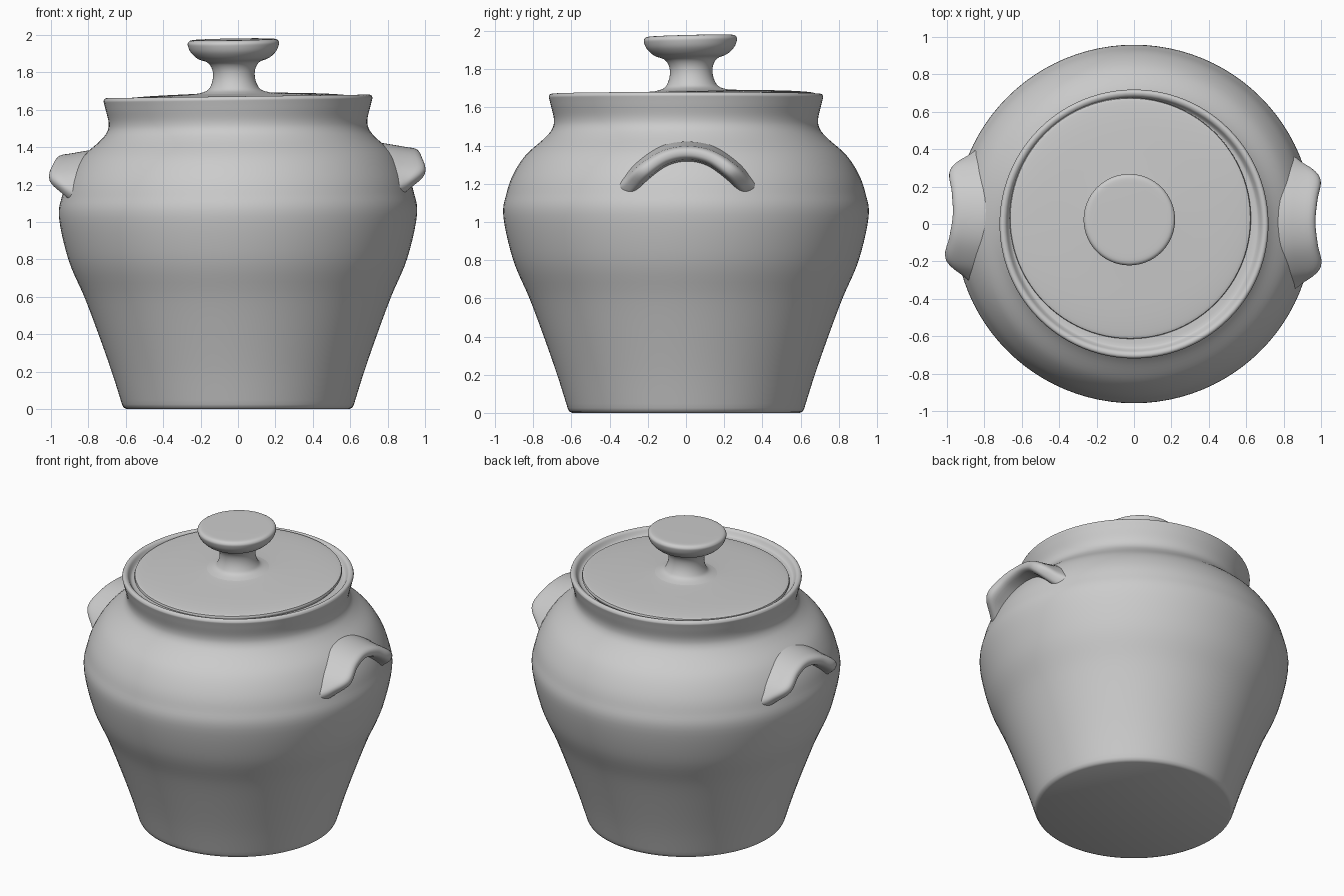
import bpy, bmesh, math
from mathutils import Vector, Matrix

cube = bpy.data.objects.get("Cube")
if cube:
    bpy.data.objects.remove(cube)

clay = bpy.data.materials.new("grey clay")
clay.use_nodes = True
COLOUR = (0.6, 0.6, 0.6, 1)
clay.diffuse_color = COLOUR
clay.node_tree.nodes["Principled BSDF"].inputs["Base Color"].default_value = COLOUR


def smooth_path(points, steps):
    """Catmull-Rom curve through tuples of any length."""
    pts = [Vector(p) for p in points]
    pts = [pts[0]] + pts + [pts[-1]]
    out = []
    for a, b, c, d in zip(pts, pts[1:], pts[2:], pts[3:]):
        for i in range(steps):
            t = i / steps
            out.append(0.5 * (2 * b + (c - a) * t + (2 * a - 5 * b + 4 * c - d) * t**2
                              + (3 * b - a - 3 * c + d) * t**3))
    return out + [pts[-1]]


def finish(name, bm):
    bmesh.ops.remove_doubles(bm, verts=bm.verts, dist=1e-5)
    bmesh.ops.recalc_face_normals(bm, faces=bm.faces)
    mesh = bpy.data.meshes.new(name)
    bm.to_mesh(mesh)
    bm.free()
    mesh.materials.append(clay)
    ob = bpy.data.objects.new(name, mesh)
    bpy.context.collection.objects.link(ob)
    bpy.ops.object.select_all(action="DESELECT")
    ob.select_set(True)
    bpy.context.view_layer.objects.active = ob
    bpy.ops.object.shade_smooth_by_angle(angle=math.radians(50))
    return ob


def loft(bm, rings, closed_ends=False):
    loops = [[bm.verts.new(p) for p in ring] for ring in rings]
    n = len(loops[0])
    for a, b in zip(loops, loops[1:]):
        for i in range(n):
            j = (i + 1) % n
            bm.faces.new((a[i], a[j], b[j], b[i]))
    if closed_ends:
        bm.faces.new(loops[0])
        bm.faces.new(loops[-1])


def lathe(name, profile, segments=96):
    """Closed solid of revolution from (radius, height) points."""
    angles = [math.tau * i / segments for i in range(segments)]
    bm = bmesh.new()
    loft(bm, [[(r * math.cos(a), r * math.sin(a), z) for a in angles]
              for r, z in profile], closed_ends=True)
    return finish(name, bm)


# Pot body: foot, shoulder, neck and flared rim with an inner ledge
wall = smooth_path([(.62, .025), (.675, .2), (.745, .4), (.82, .6), (.905, .8),
                    (.957, 1.03), (.94, 1.15), (.905, 1.25), (.84, 1.35),
                    (.74, 1.44), (.7, 1.49), (.692, 1.54), (.708, 1.61),
                    (.718, 1.65)], 5)
foot = [(.595, 0), (.612, .008)]
rim = smooth_path([(.719, 1.655), (.713, 1.668), (.7, 1.672), (.685, 1.665),
                   (.672, 1.645), (.655, 1.632), (.6, 1.63)], 3)
body = lathe("pot_body", foot + wall + rim)
for v in body.data.vertices:  # slight hand-thrown lean of the rim
    v.co.z += 0.008 * v.co.x * v.co.z

# Lid: shallow dome with a rounded edge
lid_edge = smooth_path([(.62, -.06), (.642, -.035), (.643, -.02), (.625, -.011),
                        (.5, 0), (.22, .012), (.15, .022), (.1, .03)], 4)
lid = lathe("lid", lid_edge)

# Knob: waisted stem flaring into a flat button
knob_profile = smooth_path([(.22, .008), (.15, .027), (.125, .055), (.112, .1),
                            (.116, .145), (.14, .18), (.19, .2), (.228, .235),
                            (.243, .27), (.242, .288), (.225, .3), (.18, .302)], 4)
knob = lathe("lid_knob", knob_profile, 64)

seat = (Matrix.Translation((-.02, .03, 1.675)) @ Matrix.Rotation(math.radians(1.4), 4, "X")
        @ Matrix.Rotation(math.radians(-1), 4, "Y"))
lid.matrix_world = seat
knob.matrix_world = seat


# Lug handles: arched flaps rooted in the shoulder
def handle(name, placement):
    # half of the arch: y, z, outer reach, half thickness
    half = [(-.37, 1.13, .82, .03), (-.3, 1.19, .915, .042), (-.23, 1.265, .998, .044),
            (-.12, 1.338, .982, .04)]
    arch = half + [(0, 1.362, .97, .038)] + [(-y, z, x, t) for y, z, x, t in half[::-1]]
    path = smooth_path(arch, 6)
    inner, count = .72, 28
    rings = []
    for i, (y, z, reach, thick) in enumerate(path):
        a, b = path[max(i - 1, 0)], path[min(i + 1, len(path) - 1)]
        tangent = Vector((b[0] - a[0], b[1] - a[1])).normalized()
        ring = []
        for k in range(count):
            ang = math.tau * k / count
            c, s = math.cos(ang), math.sin(ang)
            u = math.copysign(abs(c) ** .45, c)
            w = math.copysign(abs(s) ** .8, s)
            x = (inner + reach) / 2 + u * (reach - inner) / 2
            spread = thick * w * (1 + .5 * max(0, (.9 - x) / .1))
            ring.append(placement @ Vector((x, y - tangent.y * spread,
                                            z + tangent.x * spread)))
        rings.append(ring)
    bm = bmesh.new()
    loft(bm, rings, closed_ends=True)
    return finish(name, bm)


handle("left_handle", Matrix.Rotation(math.radians(.5), 4, "Z"))
handle("right_handle", Matrix.Translation((0, 0, -.035))
       @ Matrix.Rotation(math.radians(177), 4, "Z"))
